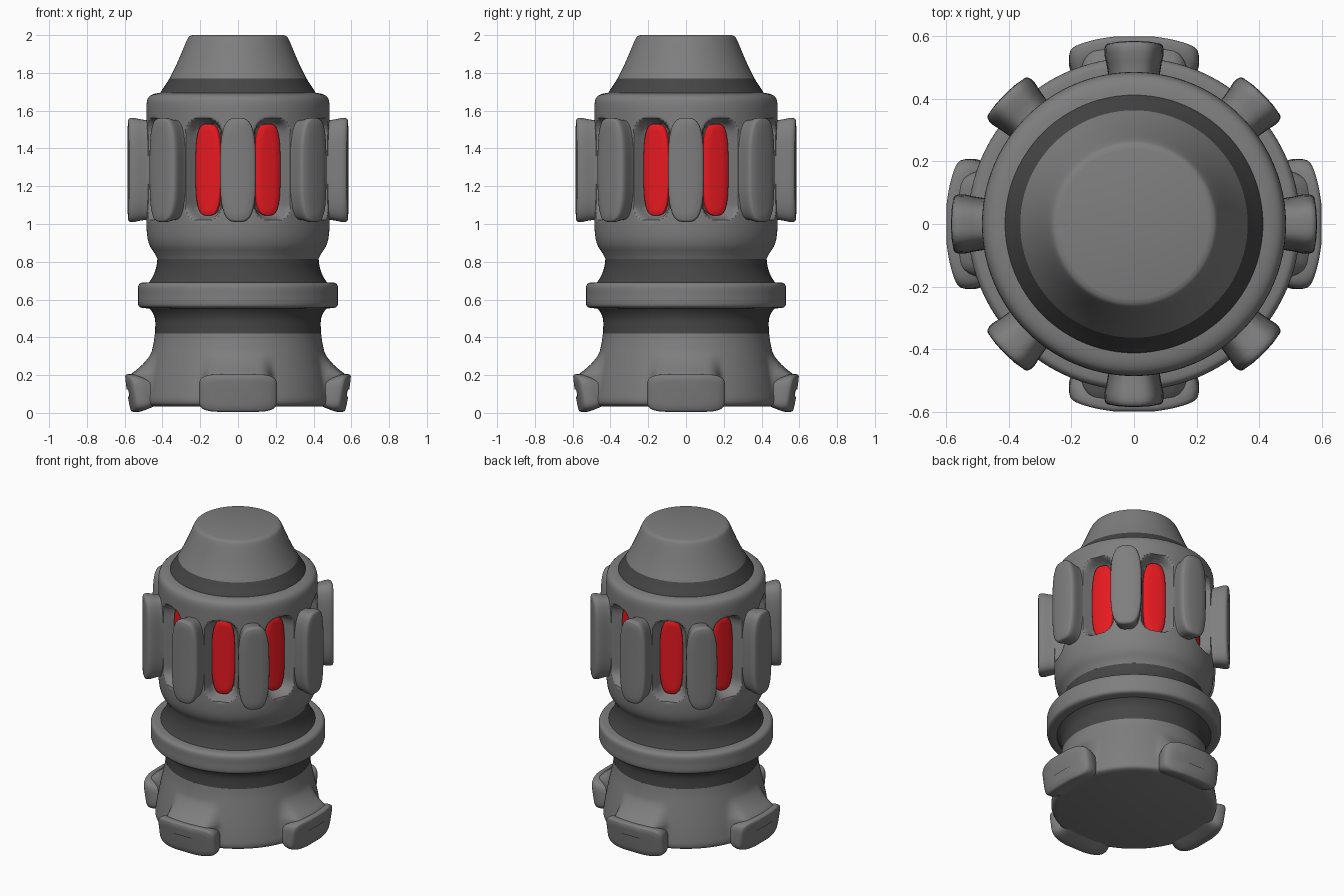
import bpy, bmesh
from math import pi, sin, cos, sqrt, radians, copysign

if "Cube" in bpy.data.objects:
    bpy.data.objects.remove(bpy.data.objects["Cube"])


def material(name, rgb):
    m = bpy.data.materials.new(name)
    m.diffuse_color = (*rgb, 1)
    m.use_nodes = True
    m.node_tree.nodes["Principled BSDF"].inputs["Base Color"].default_value = m.diffuse_color
    return m


GREY = material("grey", (0.21, 0.21, 0.21))
DARK = material("dark", (0.06, 0.06, 0.06))
RED = material("red", (0.8, 0.01, 0.015))


def finish(bm, name, mat, angle=40):
    bmesh.ops.recalc_face_normals(bm, faces=bm.faces)
    me = bpy.data.meshes.new(name)
    bm.to_mesh(me)
    bm.free()
    me.materials.append(mat)
    ob = bpy.data.objects.new(name, me)
    bpy.context.collection.objects.link(ob)
    bpy.ops.object.select_all(action='DESELECT')
    bpy.context.view_layer.objects.active = ob
    ob.select_set(True)
    bpy.ops.object.shade_smooth_by_angle(angle=radians(angle))
    return ob


def step(a, b, x):
    t = min(1, max(0, (x - a) / (b - a)))
    return t * t * (3 - 2 * t)


def bridge(bm, a, b):
    n = len(a)
    for i in range(n):
        bm.faces.new((a[i], a[(i + 1) % n], b[(i + 1) % n], b[i]))


def refine(pts, k):
    # Catmull-Rom resampling of a profile
    out = []
    for i in range(len(pts) - 1):
        p = [pts[max(0, min(len(pts) - 1, i + j))] for j in (-1, 0, 1, 2)]
        for s in range(k):
            t = s / k
            out.append(tuple(0.5 * (2 * b + (c - a) * t + (2 * a - 5 * b + 4 * c - d) * t * t
                                    + (3 * b - a - 3 * c + d) * t ** 3)
                             for a, b, c, d in zip(*p)))
    return out + [pts[-1]]


def lathe(name, profile, mat, k=3, seg=96, shape=None, bottom=False, top=False):
    bm = bmesh.new()
    rings = []
    for r, z in refine(profile, k):
        ring = []
        for i in range(seg):
            a = 2 * pi * i / seg
            q = shape(r, z, a) if shape else r
            ring.append(bm.verts.new((q * cos(a), q * sin(a), z)))
        rings.append(ring)
    for a, b in zip(rings, rings[1:]):
        bridge(bm, a, b)
    if bottom:
        bm.faces.new(rings[0])
    if top:
        bm.faces.new(rings[-1])
    return finish(bm, name, mat)


def pad(name, angle, half_w, z0, z1, rings, mat, power=3.5, tilt=0, n=48):
    # Rounded plate wrapped on a cylinder; rings = (outline scale, radius)
    bm = bmesh.new()
    zc, half_h = (z0 + z1) / 2, (z1 - z0) / 2
    pw, corner = 2 / power, min(half_w, half_h)
    loops = []
    for s, rad in rings:
        loop = []
        inset = (1 - s) * corner
        for i in range(n):
            a = 2 * pi * (i + 0.5) / n
            u = copysign(abs(cos(a)) ** pw, cos(a)) * (half_w - inset)
            v = copysign(abs(sin(a)) ** pw, sin(a)) * (half_h - inset)
            x = sqrt((rad + tilt * v) ** 2 - u * u)
            loop.append(bm.verts.new((x * cos(angle) - u * sin(angle),
                                      x * sin(angle) + u * cos(angle), zc + v)))
        loops.append(loop)
    for a, b in zip(loops, loops[1:]):
        bridge(bm, a, b)
    bm.faces.new(loops[0])
    bm.faces.new(loops[-1])
    return finish(bm, name, mat, 50)


def off_angle(a, count, phase=0):
    # Signed angle to the nearest of count evenly spaced positions
    w = 2 * pi / count
    return (a - phase + w / 2) % w - w / 2


# Base, flaring out into four feet
def flare(r, z, a):
    target = 0.44 + 0.135 * max(0, (0.40 - z) / 0.20) ** 2.2 if z > 0.2 else 0.575 - 0.35 * (0.2 - z)
    m = 1 - step(radians(13), radians(24), abs(off_angle(a, 4)))
    return r + max(0, target - r) * m * step(0.03, 0.06, z)


lathe("base", [(0.47, 0.035), (0.495, 0.045), (0.503, 0.07), (0.497, 0.12), (0.487, 0.18), (0.475, 0.24),
               (0.46, 0.31), (0.447, 0.37), (0.44, 0.42)], GREY, 4, 192, flare, bottom=True)
for i in range(4):
    pad(f"foot_{i + 1}", i * pi / 2, 0.207, 0.005, 0.205,
        [(0.6, 0.44), (0.8, 0.49), (0.95, 0.53), (1, 0.55), (1, 0.572), (0.97, 0.582), (0.9, 0.587),
         (0.6, 0.588), (0.2, 0.588)], GREY, 5, tilt=0.16)

# Waist: two dark bands around a rounded collar
lathe("lower_band", [(0.44, 0.42), (0.438, 0.46), (0.44, 0.50), (0.455, 0.535), (0.475, 0.56)], DARK)
lathe("collar", [(0.45, 0.552), (0.50, 0.555), (0.522, 0.562), (0.53, 0.58), (0.53, 0.625), (0.53, 0.665),
                 (0.522, 0.682), (0.505, 0.69), (0.45, 0.692)], GREY)
lathe("upper_band", [(0.475, 0.685), (0.458, 0.71), (0.443, 0.74), (0.432, 0.775), (0.427, 0.815)], DARK)


# Barrel with eight funnelled window recesses
def recess(r, z, a):
    u = off_angle(a, 8, pi / 8) / 0.215
    v = max(0, abs(z - 1.29) - 0.165) / 0.105
    d = (abs(u) ** 2.5 + v ** 2.5) ** 0.4
    return r - 0.085 * (1 - step(0.74, 1.04, d))


wall = [(0.485, 1.0 + 0.02 * i) for i in range(30)]
lathe("barrel", [(0.427, 0.815), (0.442, 0.845), (0.465, 0.88), (0.478, 0.92), (0.483, 0.96)] + wall +
      [(0.485, 1.62), (0.482, 1.65), (0.473, 1.672), (0.455, 1.685), (0.43, 1.692), (0.40, 1.695)],
      GREY, 2, 320, recess)
for i in range(8):
    pad(f"window_{i + 1}", (i + 0.5) * pi / 4, 0.071, 1.045, 1.53,
        [(1, 0.385), (1, 0.422), (0.95, 0.425), (0.5, 0.425), (0.1, 0.425)], RED, 3.2)
    pad(f"fin_{i + 1}", i * pi / 4, 0.095, 1.01, 1.562,
        [(0.88, 0.40), (0.88, 0.49), (0.93, 0.52), (1, 0.55), (1, 0.567), (0.96, 0.578), (0.88, 0.582),
         (0.5, 0.584), (0.1, 0.584)], GREY, 3.2)

# Dark shoulder band and tapered cap
lathe("shoulder_band", [(0.417, 1.685), (0.405, 1.705), (0.385, 1.735), (0.363, 1.77)], DARK)
lathe("cap", [(0.363, 1.77), (0.335, 1.825), (0.31, 1.88), (0.287, 1.935), (0.27, 1.975), (0.258, 1.993),
              (0.24, 2.0)], GREY, top=True)
